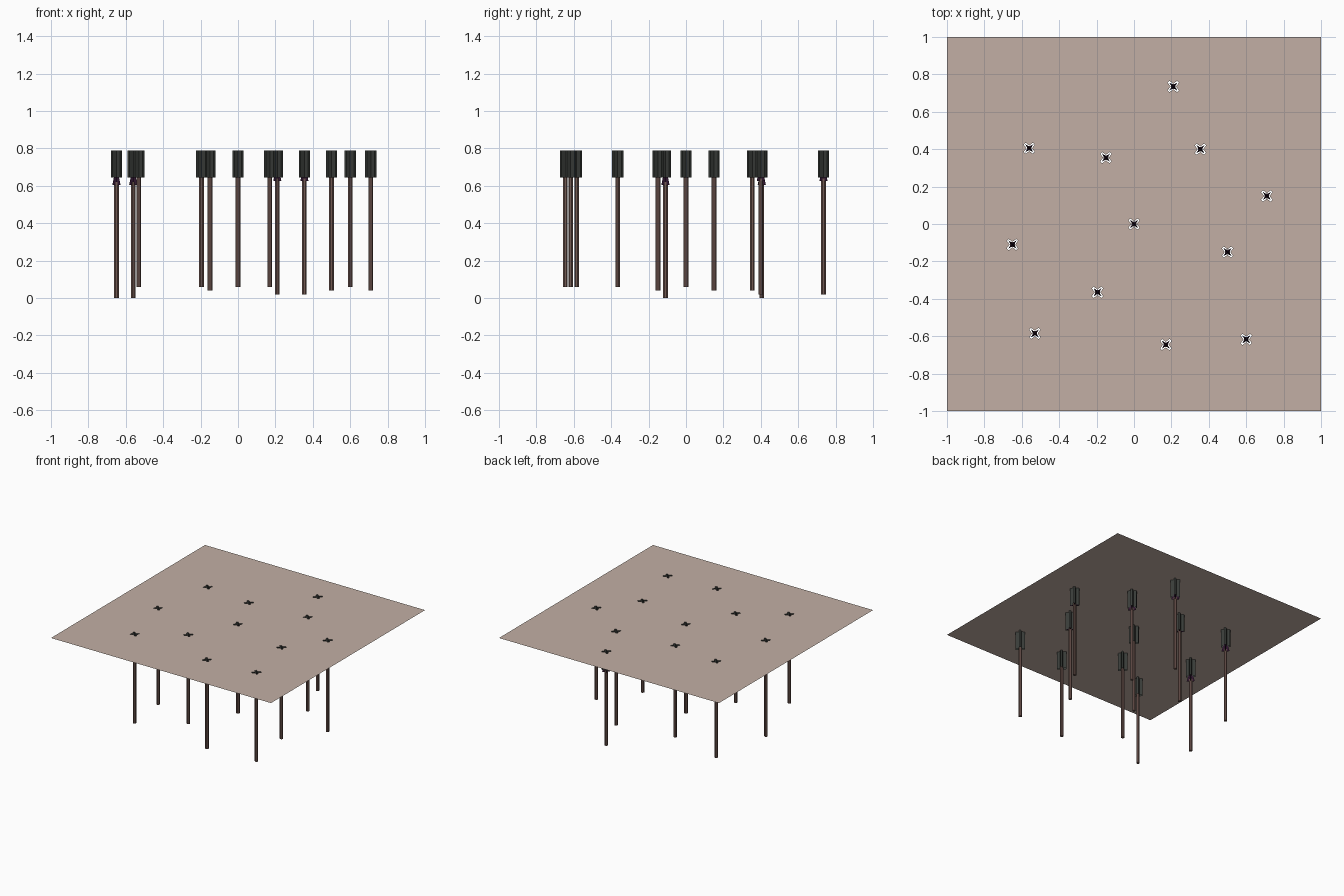
import bpy, bmesh, math
from mathutils import Vector

if "Cube" in bpy.data.objects:
    bpy.data.objects.remove(bpy.data.objects["Cube"])

TOP, SOCKET_BOTTOM = 0.79, 0.645

# x, y and foot height of each spear
SPEARS = [(0, 0, .06), (.21, .735, .02), (-.56, .405, 0), (-.15, .355, .04),
          (.355, .40, .02), (.71, .15, .04), (-.65, -.11, 0), (.50, -.15, .04),
          (-.195, -.365, .06), (-.53, -.585, .06), (.17, -.645, .06), (.60, -.617, .06)]


def material(name, rgb):
    m = bpy.data.materials.new(name)
    m.diffuse_color = (*rgb, 1)
    m.use_nodes = True
    m.node_tree.nodes["Principled BSDF"].inputs["Base Color"].default_value = m.diffuse_color
    return m


FLOOR = material("pale clay", (.54, .43, .375))
SOCKET = material("charcoal", (.04, .045, .04))
WOOD = material("brown wood", (.17, .10, .085))
BLADE = material("dark purple", (.03, .008, .03))


def finish(bm, name, mat, loc=(0, 0, 0)):
    me = bpy.data.meshes.new(name)
    bm.to_mesh(me)
    bm.free()
    me.materials.append(mat)
    ob = bpy.data.objects.new(name, me)
    ob.location = loc
    bpy.context.collection.objects.link(ob)
    return ob


def four_fold(pts):
    """Repeat outline points around four quarter turns."""
    out = []
    for k in range(4):
        c, s = round(math.cos(k * math.pi / 2)), round(math.sin(k * math.pi / 2))
        out += [(c * x - s * y, s * x + c * y) for x, y in pts]
    return out


HOLE = four_fold([(.015, 0), (.030, .020), (.020, .030)])
STAR = four_fold([(.009, 0), (.022, .022)])
ROD = [(.0135 * math.cos(math.pi * (k + .5) / 4), .0135 * math.sin(math.pi * (k + .5) / 4))
       for k in range(8)]


def loft(outline, levels, caps=True):
    """Stack scaled copies of an outline at (z, scale) levels."""
    bm = bmesh.new()
    rings = [[bm.verts.new((x * s, y * s, z)) for x, y in outline] for z, s in levels]
    n = len(outline)
    for a, b in zip(rings, rings[1:]):
        for i in range(n):
            j = (i + 1) % n
            bm.faces.new((a[i], a[j], b[j], b[i]))
    if caps:
        bm.faces.new(rings[0][::-1])
        bm.faces.new(rings[-1])
    return bm


# Floor sheet with cross-shaped holes
bm = bmesh.new()
loops = [[(-1, -1), (1, -1), (1, 1), (-1, 1)]]
loops += [[(x + px, y + py) for px, py in HOLE] for x, y, _ in SPEARS]
edges = []
for loop in loops:
    vs = [bm.verts.new((x, y, TOP)) for x, y in loop]
    edges += [bm.edges.new((v, vs[i - 1])) for i, v in enumerate(vs)]
bmesh.ops.triangle_fill(bm, edges=edges, use_beauty=True, normal=Vector((0, 0, 1)))
for f in bm.faces:
    f.normal_update()
    if f.normal.z < 0:
        f.normal_flip()
finish(bm, "floor_sheet", FLOOR)

for i, (x, y, foot) in enumerate(SPEARS, 1):
    # Open socket sleeve below each hole
    finish(loft(HOLE, [(SOCKET_BOTTOM, 1), (TOP, 1)], False), f"socket_{i}", SOCKET, (x, y, 0))
    # Spear shaft and four-finned head
    finish(loft(ROD, [(0, 1), (.62, 1)]), f"spear_shaft_{i}", WOOD, (x, y, foot))
    finish(loft(STAR, [(.605, 1), (.645, .62), (.725, .03)]), f"spear_head_{i}", BLADE, (x, y, foot))
